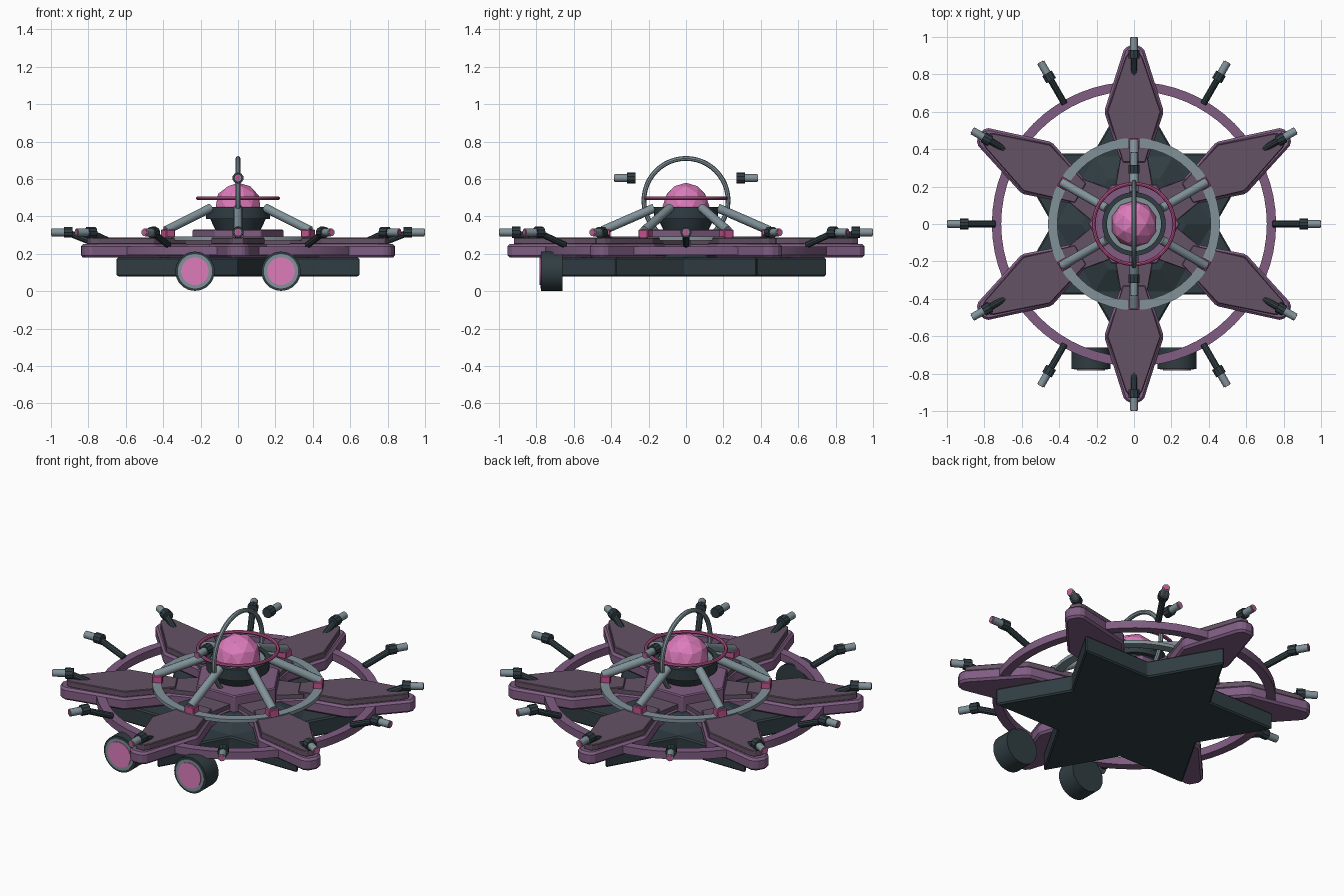
import bpy, bmesh, math
from mathutils import Vector

if "Cube" in bpy.data.objects:
    bpy.data.objects.remove(bpy.data.objects["Cube"])

def mat(name, r, g, b):
    m = bpy.data.materials.new(name)
    m.diffuse_color = (r, g, b, 1)
    m.use_nodes = True
    m.node_tree.nodes["Principled BSDF"].inputs["Base Color"].default_value = m.diffuse_color
    return m

DARK = mat("dark slate", .030, .047, .055)
PURPLE = mat("purple", .215, .110, .225)
PLATE = mat("muted plum", .130, .085, .130)
PINK = mat("pink", .72, .20, .50)
ROSE = mat("rose", .55, .09, .28)
GREY = mat("blue grey", .22, .29, .32)
SIX = [math.radians(30 + 60 * i) for i in range(6)]

def finish(name, bm, m, bevel=0, smooth=False):
    bmesh.ops.recalc_face_normals(bm, faces=bm.faces)
    me = bpy.data.meshes.new(name)
    bm.to_mesh(me)
    bm.free()
    me.materials.append(m)
    ob = bpy.data.objects.new(name, me)
    bpy.context.collection.objects.link(ob)
    if bevel:
        b = ob.modifiers.new("bevel", "BEVEL")
        b.width, b.segments = bevel, 1
    if smooth:
        bpy.context.view_layer.objects.active = ob
        ob.select_set(True)
        bpy.ops.object.shade_smooth_by_angle(angle=math.radians(35))
        ob.select_set(False)
    return ob

def prism(name, pts, z0, z1, m, bevel=0, top_scale=1):
    bm = bmesh.new()
    lo = [bm.verts.new((x, y, z0)) for x, y in pts]
    hi = [bm.verts.new((x * top_scale, y * top_scale, z1)) for x, y in pts]
    n = len(pts)
    bm.faces.new(lo)
    bm.faces.new(hi)
    for i in range(n):
        bm.faces.new((lo[i], lo[(i + 1) % n], hi[(i + 1) % n], hi[i]))
    return finish(name, bm, m, bevel)

def polygon(n, r, start=0):
    return [(r * math.cos(start + math.tau * i / n), r * math.sin(start + math.tau * i / n)) for i in range(n)]

def rod(name, a, b, r, m, n=12, r2=None):
    a, b = Vector(a), Vector(b)
    bm = bmesh.new()
    bmesh.ops.create_cone(bm, cap_ends=True, segments=n, radius1=r,
                          radius2=r if r2 is None else r2, depth=(b - a).length)
    q = Vector((0, 0, 1)).rotation_difference(b - a)
    for v in bm.verts:
        v.co = q @ v.co + (a + b) / 2
    return finish(name, bm, m, smooth=True)

def lathe(name, profile, m, n=48):
    # Closed (radius, height) profile turned about the vertical axis
    bm = bmesh.new()
    rings = [[bm.verts.new((r * math.cos(math.tau * i / n), r * math.sin(math.tau * i / n), z))
              for r, z in profile] for i in range(n)]
    k = len(profile)
    for i in range(n):
        a, b = rings[i], rings[(i + 1) % n]
        for j in range(k):
            bm.faces.new((a[j], b[j], b[(j + 1) % k], a[(j + 1) % k]))
    return finish(name, bm, m, smooth=True)

def flat_ring(name, r0, r1, z0, z1, m, n=48):
    return lathe(name, [(r0, z0), (r1, z0), (r1, z1), (r0, z1)], m, n)

def hoop(name, radius, tube, z, m):
    return lathe(name, [(radius + tube * math.cos(math.tau * i / 8),
                         z + tube * math.sin(math.tau * i / 8)) for i in range(8)], m)

def polar(r, a, z):
    return (r * math.cos(a), r * math.sin(a), z)

def radial(half, a):
    # Mirror a half outline of (distance, half width) and turn it to angle a
    full = half + [(d, -w) for d, w in reversed(half)]
    c, s = math.cos(a), math.sin(a)
    return [(d * c - w * s, d * s + w * c) for d, w in full]

# Star hull and raised deck
star = []
for a in SIX:
    star += [polar(.755, a, 0)[:2], polar(.436, a + math.pi / 6, 0)[:2]]
prism("star_hull", star, .08, .18, DARK, bevel=.008)
prism("hull_deck", polygon(6, .43), .175, .235, DARK, top_scale=.65)

# Large rings
flat_ring("outer_ring", .71, .76, .195, .24, PURPLE, 64)
flat_ring("strut_ring", .41, .46, .272, .292, GREY)

# Petal arms with cover plates
for a in SIX:
    prism("petal", radial([(.20, .10), (.35, .075), (.60, .16), (.93, .055), (.955, .03)], a),
          .18, .252, PURPLE, bevel=.012)
    prism("petal_plate", radial([(.33, .06), (.38, .075), (.60, .143), (.89, .045), (.92, .025)], a),
          .25, .286, PLATE, bevel=.004)
    prism("petal_root_plate", radial([(.20, .098), (.36, .07)], a), .25, .275, PLATE)

# Central body and turret neck
prism("central_body", polygon(6, .245), .18, .33, PURPLE, bevel=.006)
rod("turret_neck", (0, 0, .325), (0, 0, .39), .12, DARK, 24, .15)
rod("turret_base", (0, 0, .385), (0, 0, .415), .17, DARK, 32)
flat_ring("turret_collar", .11, .15, .41, .44, GREY)
flat_ring("turret_rim", .145, .17, .41, .45, DARK)

# Faceted globe
bm = bmesh.new()
bmesh.ops.create_icosphere(bm, subdivisions=2, radius=.125)
for v in bm.verts:
    v.co.z += .455
finish("globe", bm, PINK)

# Rings around the globe
hoop("globe_ring", .215, .010, .497, ROSE)
arch = hoop("roll_hoop", .225, .013, 0, GREY)
arch.rotation_euler = (0, math.pi / 2, 0)
arch.location.z = .485

# Sloping struts with feet
for a in SIX:
    rod("strut", polar(.445, a, .325), polar(.17, a, .445), .024, GREY)
    prism("strut_foot", radial([(.405, .03), (.46, .03)], a), .286, .33, ROSE, bevel=.004)

def muzzle(a, r, z):
    # Collar, pale barrel and coloured bore plate pointing outward
    rod("gun_collar", polar(r, a, z), polar(r + .045, a, z), .030, DARK, 10)
    rod("gun_muzzle", polar(r + .04, a, z), polar(r + .112, a, z), .021, GREY)
    rod("gun_bore", polar(r + .11, a, z), polar(r + .115, a, z), .015, ROSE)

# Twelve guns around the edge
for i in range(12):
    a = math.radians(30 * i)
    rod("gun_barrel", polar(.745, a, .247), polar(.915, a, .315), .018, DARK, 10)
    muzzle(a, .885, .315)

# Two upper guns
for a in (math.pi / 2, -math.pi / 2):
    muzzle(a, .27, .605)

# Front thrusters
for x in (-.23, .23):
    rod("thruster", (x, -.66, .107), (x, -.775, .107), .105, DARK, 32)
    rod("thruster_rim", (x, -.774, .107), (x, -.779, .107), .092, GREY, 32)
    rod("thruster_glow", (x, -.778, .107), (x, -.783, .107), .074, PINK, 32)
